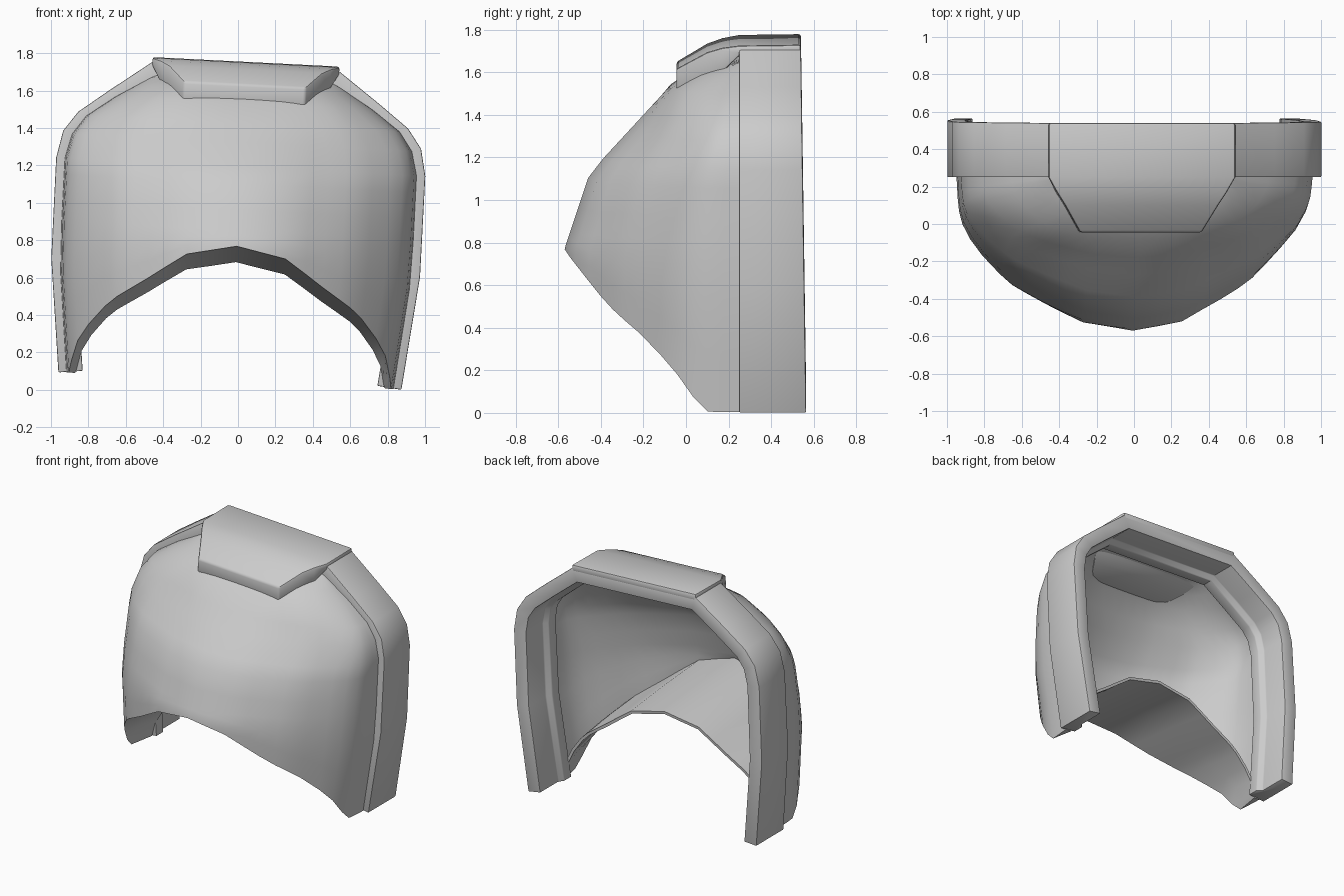
import bpy, bmesh
from math import radians
from mathutils import Matrix, Vector

if "Cube" in bpy.data.objects:
    bpy.data.objects.remove(bpy.data.objects["Cube"])

# whole model leans slightly sideways around this pivot
TILT = (Matrix.Translation((0, 0, 0.903)) @ Matrix.Rotation(radians(2.9), 4, 'Y')
        @ Matrix.Translation((0, 0, -0.9)))


def lerp_table(table, k):
    if k <= table[0][0]:
        return table[0][1]
    for (a, va), (b, vb) in zip(table, table[1:]):
        if k <= b:
            return va + (vb - va) * (k - a) / (b - a)
    return table[-1][1]


def finish(name, bm, bevel=0, solid=0, angle=32):
    bmesh.ops.remove_doubles(bm, verts=bm.verts, dist=1e-4)
    bmesh.ops.recalc_face_normals(bm, faces=bm.faces)
    front = min(bm.faces, key=lambda f: f.calc_center_median().y)
    if front.normal.y > 0:
        bmesh.ops.reverse_faces(bm, faces=bm.faces)
    bm.transform(TILT)
    me = bpy.data.meshes.new(name)
    bm.to_mesh(me)
    bm.free()
    ob = bpy.data.objects.new(name, me)
    bpy.context.collection.objects.link(ob)
    bpy.ops.object.select_all(action='DESELECT')
    ob.select_set(True)
    bpy.context.view_layer.objects.active = ob
    if solid:
        m = ob.modifiers.new("thickness", 'SOLIDIFY')
        m.thickness, m.offset = solid, -1
        bpy.ops.object.modifier_apply(modifier=m.name)
    if bevel:
        m = ob.modifiers.new("bevel", 'BEVEL')
        m.width, m.segments, m.limit_method = bevel, 2, 'ANGLE'
        m.angle_limit = radians(40)
        bpy.ops.object.modifier_apply(modifier=m.name)
    bpy.ops.object.shade_smooth_by_angle(angle=radians(angle))
    return ob


def grid_faces(bm, rows, closed=False):
    for a, b in zip(rows, rows[1:]):
        n = len(a)
        for i in range(n if closed else n - 1):
            j = (i + 1) % n
            bm.faces.new((a[i], a[j], b[j], b[i]))


# rim band: stepped section swept along the arch
half = [(0.918, 0.043), (0.987, 0.65), (0.988, 1.19), (0.958, 1.335),
        (0.883, 1.44), (0.72, 1.565), (0.495, 1.73)]
path = [Vector(p) for p in half] + [Vector((-x, z)) for x, z in reversed(half)]


def inset(i, d):
    def normal(a, b):
        t = (b - a).normalized()
        return Vector((-t.y, t.x))
    ns = []
    if i > 0:
        ns.append(normal(path[i - 1], path[i]))
    if i < len(path) - 1:
        ns.append(normal(path[i], path[i + 1]))
    n = sum(ns, Vector((0, 0))).normalized()
    return path[i] + n * d / n.dot(ns[0])


bm = bmesh.new()
rows = []
for i, p in enumerate(path):
    back = 0.54 + 0.025 * (1.72 - p.y) / 1.72
    section = [(0, 0.25), (0, back), (0.098, back), (0.098, 0.36), (0.13, 0.33), (0.13, 0.25)]
    row = []
    for d, y in section:
        q = inset(i, d)
        row.append(bm.verts.new((q.x, y, q.y)))
    rows.append(row)
grid_faces(bm, rows, True)
bm.faces.new(rows[0])
bm.faces.new(rows[-1])
finish("rim_band", bm, bevel=0.006)

# front shell: bulging skin over the arch, closed below by a curved floor
WIDTH = [(0.04, 0.875), (0.65, 0.942), (1.19, 0.942), (1.32, 0.91), (1.42, 0.84),
         (1.53, 0.69), (1.66, 0.475), (1.67, 0.45)]
DEPTH = [(0.77, -0.57), (1.1, -0.46), (1.18, -0.40), (1.56, -0.05), (1.64, 0.10), (1.67, 0.26)]
ARCH = [(0, 0.765), (0.28, 0.71), (0.5, 0.57), (0.72, 0.44), (0.85, 0.31), (0.92, 0.22),
        (0.965, 0.11), (0.985, 0.045), (1, 0.045)]
BULGE = [(0, 1), (0.28, 0.945), (0.5, 0.81), (0.68, 0.69), (0.75, 0.61), (0.82, 0.53),
         (0.92, 0.39), (0.96, 0.31), (0.985, 0.22), (0.993, 0.13), (1, 0)]
cols = [0, 0.14, 0.28, 0.4, 0.5, 0.6, 0.68, 0.75, 0.85, 0.92, 0.965, 0.985, 0.993, 1]
cols = [-r for r in reversed(cols[1:])] + cols
levels = [0.96, 1.1, 1.19, 1.32, 1.42, 1.53, 1.6, 1.64, 1.67]


def skin(r, z):
    # slightly fuller on the left, and boxier sections towards the top
    e = abs(r + 0.1 * r * r * (1 - r * r))
    t = min(1, max(0, (z - 1.36) / 0.2))
    bulge = (1 - t) * lerp_table(BULGE, e) + t * max(0, 1 - abs(r) ** 3.5) ** 0.6
    return (r * lerp_table(WIDTH, z), 0.26 - (0.26 - lerp_table(DEPTH, z)) * bulge, z)


bm = bmesh.new()
rows = []
for k in range(4):
    rows.append([])
    for r in cols:
        z0 = lerp_table(ARCH, abs(r))
        rows[-1].append(bm.verts.new(skin(r, z0 + (0.85 - z0) * k / 3)))
for z in levels:
    rows.append([bm.verts.new(skin(r, z)) for r in cols])
grid_faces(bm, rows)
floor = [rows[0]]
for k in (0.5, 1):
    row = []
    for r, v in zip(cols, rows[0]):
        x, y, z = v.co
        low = max(0.045, z - 0.085 + 0.035 * r * r)
        row.append(bm.verts.new((x * (1 - 0.04 * k * abs(r) ** 4), y + (0.26 - y) * k,
                                 z + (low - z) * k)))
    floor.append(row)
grid_faces(bm, floor)
finish("front_shell", bm, solid=0.02)

# top tab: tapering plate bent down into the shell
profile = [(0.54, 0.5, 1.752, 1.70), (0.25, 0.5, 1.748, 1.70), (0.17, 0.455, 1.735, 1.62),
           (0.10, 0.41, 1.712, 1.58), (-0.045, 0.325, 1.63, 1.525)]
bm = bmesh.new()
rows = []
for y, w, top, low in profile:
    rows.append([bm.verts.new(c) for c in ((-w, y, low), (w, y, low), (w, y, top), (-w, y, top))])
grid_faces(bm, rows, True)
bm.faces.new(rows[0])
bm.faces.new(rows[-1])
finish("top_tab", bm, bevel=0.012)
